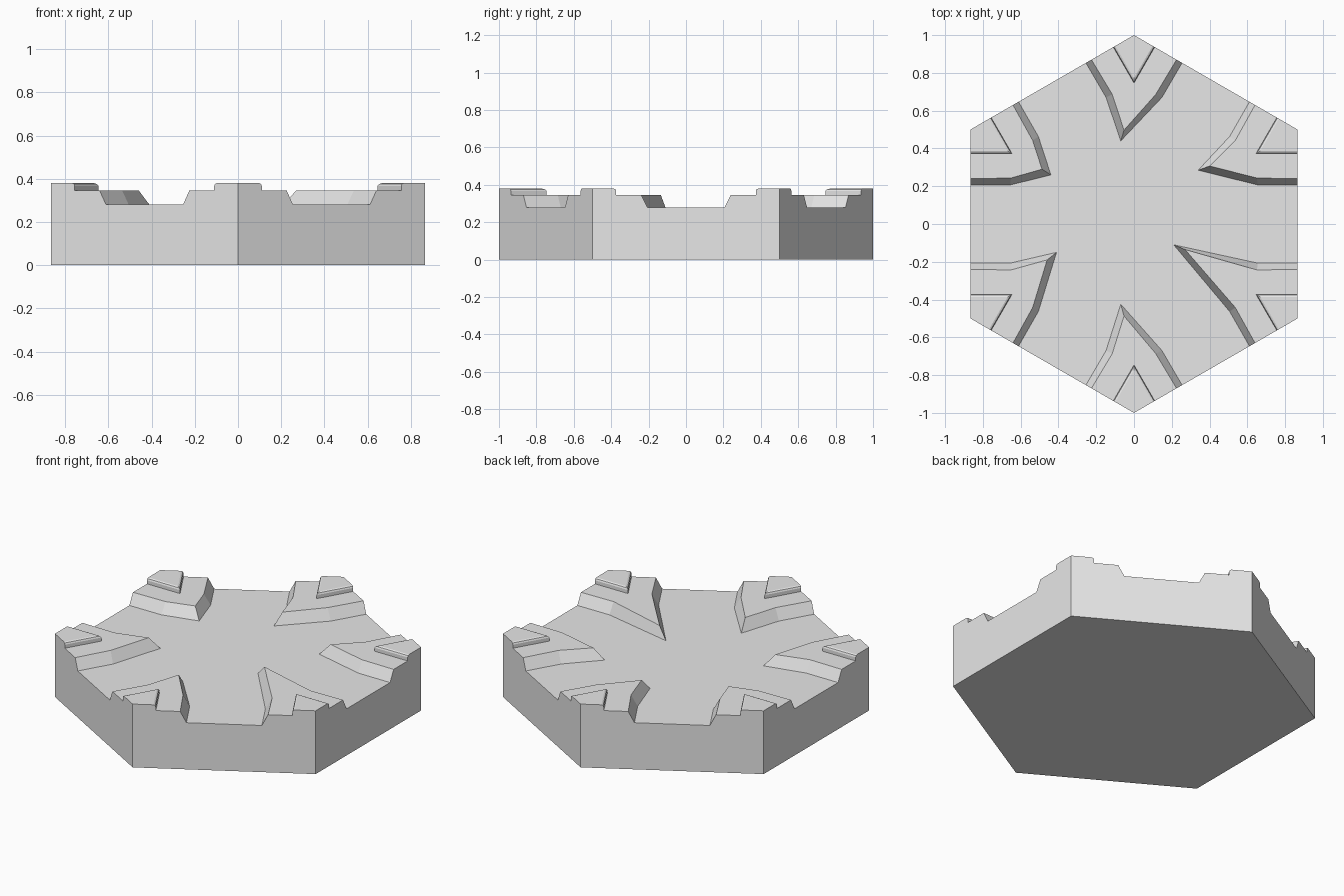
import bpy
import bmesh
from math import radians
from mathutils import Matrix, Vector

cube = bpy.data.objects.get("Cube")
if cube:
    bpy.data.objects.remove(cube, do_unlink=True)

# Material
grey = bpy.data.materials.new("light_grey")
grey.use_nodes = True
colour = (0.8, 0.8, 0.8, 1)
grey.diffuse_color = colour
grey.node_tree.nodes["Principled BSDF"].inputs["Base Color"].default_value = colour

# Heights of the floor, the corner plateaus and the raised caps
FLOOR, PLATEAU, TOP = 0.28, 0.346, 0.38
# Uneven tips of the six plateaus, counter-clockwise from the back: foot, rim
TIPS = [((-.07, .44), (-.053, .497)), ((-.44, .26), (-.487, .29)),
        ((-.41, -.15), (-.46, -.19)), ((-.07, -.425), (-.053, -.487)),
        ((.21, -.11), (.27, -.135)), ((.34, .285), (.40, .307))]
# Cap rounding: inset and height of each level
CAP = [(0, PLATEAU), (0, 0.367), (0.004, 0.376), (0.013, TOP)]

bm = bmesh.new()


def on_side(t, side):
    """Point on the hexagon's edge, t away from the back corner."""
    return (side * t * 0.866, 1 - t / 2)


def strip(lower, upper):
    """Walls between two rows of vertices."""
    for a, b, c, d in zip(lower, lower[1:], upper[1:], upper):
        bm.faces.new((a, b, c, d))


floor_ring, base_ring, profiles = [], [], []
for k, (foot_tip, rim_tip) in enumerate(TIPS):
    turn = Matrix.Rotation(radians(60 * k), 3, 'Z')

    def vert(xy, z):
        return bm.verts.new(turn @ Vector((*xy, z)))

    # Plateau with sloping walls
    foot = [vert(on_side(.294, 1), FLOOR), vert((.148, .67), FLOOR),
            bm.verts.new((*foot_tip, FLOOR)),
            vert((-.148, .67), FLOOR), vert(on_side(.294, -1), FLOOR)]
    rim = [vert(on_side(.26, 1), PLATEAU), vert((.115, .686), PLATEAU),
           bm.verts.new((*rim_tip, PLATEAU)),
           vert((-.115, .686), PLATEAU), vert(on_side(.26, -1), PLATEAU)]
    strip(foot, rim)

    # Rounded corner cap
    levels = [[vert(on_side(.127 - d, 1), z), vert((0, .746 + 2 * d), z),
               vert(on_side(.127 - d, -1), z)] for d, z in CAP]
    for lower, upper in zip(levels, levels[1:]):
        strip(lower, upper)
    bm.faces.new(rim + levels[0][::-1])
    peak = vert((0, 1), TOP)
    bm.faces.new(levels[-1] + [peak])

    # Silhouette of the corner along its two neighbouring sides
    base_ring.append(vert((0, 1), 0))
    profiles.append([[foot[i], rim[i]] + [row[i] for row in levels] + [peak]
                     for i in (0, -1)])
    floor_ring += foot

# Floor, underside and the six outer sides
bm.faces.new(floor_ring)
bm.faces.new(base_ring[::-1])
for k in range(6):
    n = (k + 1) % 6
    bm.faces.new([base_ring[k], base_ring[n]]
                 + profiles[n][0][::-1] + profiles[k][1])

bmesh.ops.recalc_face_normals(bm, faces=bm.faces)
# Split the many-sided faces cleanly
bmesh.ops.triangulate(bm, faces=[f for f in bm.faces if len(f.verts) > 4])
mesh = bpy.data.meshes.new("hexagonal_tile")
bm.to_mesh(mesh)
bm.free()
mesh.materials.append(grey)
tile = bpy.data.objects.new("hexagonal_tile", mesh)
bpy.context.collection.objects.link(tile)
